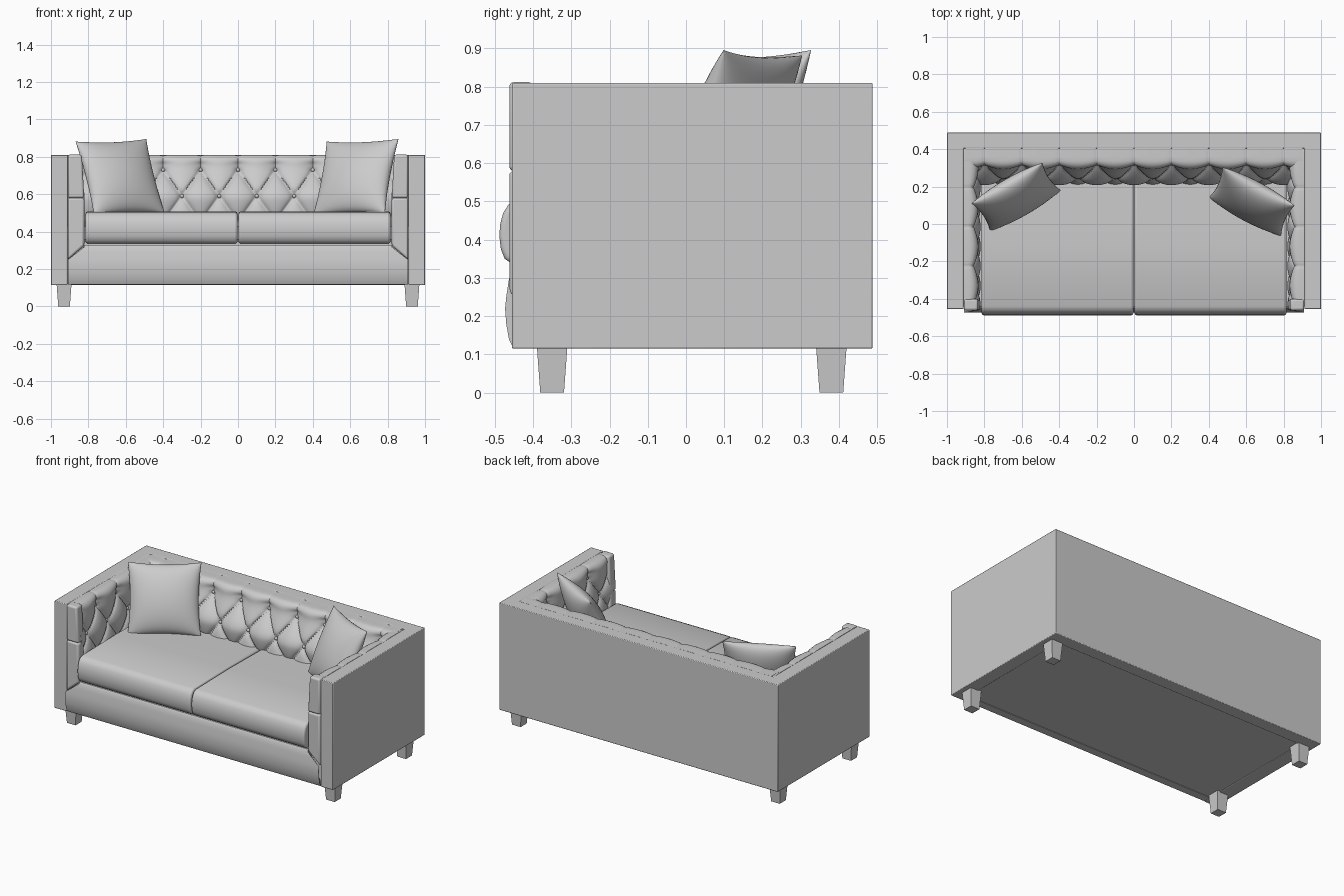
import bpy, bmesh, math
from mathutils import Matrix, Vector

if "Cube" in bpy.data.objects:
    bpy.data.objects.remove(bpy.data.objects["Cube"])

fabric = bpy.data.materials.new("grey fabric")
fabric.diffuse_color = (0.6, 0.6, 0.6, 1)
fabric.use_nodes = True
fabric.node_tree.nodes["Principled BSDF"].inputs["Base Color"].default_value = fabric.diffuse_color


def finish(name, bm, bevel=0, segs=3, angle=40):
    """Turn a bmesh into a smooth-shaded object."""
    bmesh.ops.recalc_face_normals(bm, faces=bm.faces)
    me = bpy.data.meshes.new(name)
    bm.to_mesh(me)
    bm.free()
    me.materials.append(fabric)
    ob = bpy.data.objects.new(name, me)
    bpy.context.collection.objects.link(ob)
    bpy.ops.object.select_all(action='DESELECT')
    ob.select_set(True)
    bpy.context.view_layer.objects.active = ob
    bpy.ops.object.shade_smooth_by_angle(angle=math.radians(angle))
    if bevel:
        m = ob.modifiers.new("bevel", 'BEVEL')
        m.width, m.segments, m.limit_method = bevel, segs, 'ANGLE'
        m.angle_limit = math.radians(40)
    return ob


def loft(rings):
    """Closed solid through equal-length rings, capped at both ends."""
    bm = bmesh.new()
    vs = [[bm.verts.new(p) for p in r] for r in rings]
    n = len(vs[0])
    for a, b in zip(vs, vs[1:]):
        for i in range(n):
            j = (i + 1) % n
            bm.faces.new((a[i], a[j], b[j], b[i]))
    bm.faces.new(vs[0])
    bm.faces.new(vs[-1])
    return bm


def box(name, x0, x1, y0, y1, z0, z1, bevel=0):
    ring = [(x0, y0), (x1, y0), (x1, y1), (x0, y1)]
    return finish(name, loft([[(x, y, z) for x, y in ring] for z in (z0, z1)]), bevel)


# outer U-shaped shell
U = [(-1, -.455), (-1, .488), (1, .488), (1, -.455),
     (.912, -.455), (.912, .405), (-.912, .405), (-.912, -.455)]
finish("outer_shell", loft([[(x, y, z) for x, y in U] for z in (.115, .81)]), .004, 2)

# base body under the seat
box("base_body", -.915, .915, -.44, .41, .12, .36)

# bulged front rail with mitred ends
prof = [(-.40, .117), (-.452, .117), (-.463, .14), (-.470, .18), (-.473, .22), (-.470, .25),
        (-.464, .29), (-.458, .318), (-.45, .33), (-.40, .33)]


def mitre(z):
    return .91 if z < .25 else .91 - .09 * min(1, (z - .25) / .07)


finish("front_rail", loft([[(s * mitre(z), y, z) for y, z in prof] for s in (-1, 1)]))

# seat cushions with rounded fronts
seat = [(.25, .335), (.25, .503), (-.1, .508), (-.44, .503), (-.464, .492), (-.478, .47), (-.486, .44),
        (-.488, .41), (-.484, .375), (-.474, .35), (-.455, .337)]
for s, side in ((-1, "left"), (1, "right")):
    finish(side + "_seat_cushion",
           loft([[(s * x, y, z) for y, z in seat] for x in (.003, .815)]), .012, 3)


def tufted(name, k0, k1, pitch, phase, dmax, slope, place):
    """Diamond-tufted pad; u runs along it, d is its depth, buttons at u = phase + k * pitch."""
    N, zt, row = 24, .73, .14 / 12
    path = []                                # d, z, normal d, normal z, depth, exponent
    for k in range(26, -4, -1):
        z = zt - row * k
        t = min(1, max(0, (z - .57) / .2))
        path.append((dmax - slope * t * t * (3 - 2 * t), z, 1, 0, .035, .38))
    de, ze = path[-1][0], path[-1][1]
    r = .81 - ze
    for i in range(1, 6):                    # rounded top edge
        a = math.pi / 2 * i / 5
        w = i / 5
        path.append((de - r + r * math.cos(a), ze + r * math.sin(a), math.cos(a), math.sin(a),
                     .035 - .029 * w, .38 - .28 * w))
    path += [((de - r) * q, .81, 0, 1, .006, .1) for q in (.66, .33, 0)]
    path.append((0, path[0][1], 0, 0, 0, 1))
    rings, buttons = [], []
    for i in range(round((k1 - k0) * N) + 1):
        k = k0 + i / N
        ring = []
        for d, z, nd, nz, depth, p in path:
            q = min(0, (z - zt) / .28)
            sa, sb = abs(math.sin(math.pi * (k + q))), abs(math.sin(math.pi * (k - q)))
            h = depth * (max(sa * sb, 1e-9) ** p - 1)
            if nd:
                h -= .012 * nd * math.exp(-6 * (sa * sa + sb * sb + max(0, z - zt) * 40))
            ring.append(place(phase + k * pitch, d + nd * h, z + nz * h))
        rings.append(ring)
    finish(name, loft(rings), angle=60)
    # buttons sunk in the tufts
    bm = bmesh.new()
    for rw, z in enumerate((.73, .59)):
        t = min(1, max(0, (z - .57) / .2))
        d = dmax - slope * t * t * (3 - 2 * t) - .04
        for k in range(math.ceil(k0), math.floor(k1) + 1):
            kk = k + rw / 2
            if k0 + .1 < kk < k1 - .1:
                c = Vector(place(phase + kk * pitch, d, z))
                bmesh.ops.create_icosphere(bm, subdivisions=2, radius=.011,
                                           matrix=Matrix.Translation(c))
    finish(name + "_buttons", bm)


# tufted back and arm pads
tufted("back_pad", -4.5, 4.5, .2, 0, .2, .085, lambda u, d, z: (u, .407 - d, z))
for s, side in ((-1, "left"), (1, "right")):
    tufted(side + "_arm_pad", -2, 2, .21, -.015, .092, .012,
           lambda u, d, z: (s * (.912 - d), u, z))
    # arm fronts: a mitred lower panel and an upper panel
    low = [(.822, .325), (.91, .25), (.91, .58), (.822, .58)]
    top = [(.822, .58), (.91, .58), (.91, .812), (.835, .812)]
    for part, pts in (("lower", low), ("upper", top)):
        finish(f"{side}_arm_front_{part}",
               loft([[(s * x, y, z) for x, z in pts] for y in (-.462, -.40)]), .012, 3)

    # tapered legs
    for yc, end in ((-.35, "front"), (.38, "back")):
        rings = [[(s * .93 + a * h, yc + b * h, z)
                  for a, b in ((-1, -1), (1, -1), (1, 1), (-1, 1))]
                 for h, z in ((.031, 0), (.04, .122))]
        finish(f"{side}_{end}_leg", loft(rings))

    # scatter pillow, pinched corners, leaning back into the corner
    bm = bmesh.new()
    n = 24
    for face in (-1, 1):
        g = []
        for i in range(n + 1):
            u = math.sin(math.pi * (i / n - .5))
            line = []
            for j in range(n + 1):
                v = math.sin(math.pi * (j / n - .5))
                e = max(0, (1 - u * u) * (1 - v * v))
                line.append(bm.verts.new((.218 * u * (1 - .07 * (1 - v * v)),
                                          face * .08 * e ** .5,
                                          .218 * v * (1 - .07 * (1 - u * u)))))
            g.append(line)
        for i in range(n):
            for j in range(n):
                bm.faces.new((g[i][j], g[i + 1][j], g[i + 1][j + 1], g[i][j + 1]))
    bmesh.ops.remove_doubles(bm, verts=bm.verts, dist=.0004)
    ob = finish(side + "_pillow", bm, angle=70)
    ob.matrix_world = (Matrix.Translation((s * .63, .145 if s < 0 else .12, .69))
                       @ Matrix.Rotation(math.radians(-29 * s), 4, 'Z')
                       @ Matrix.Rotation(math.radians(-24), 4, 'X')
                       @ Matrix.Rotation(math.radians(-2), 4, 'Y'))
